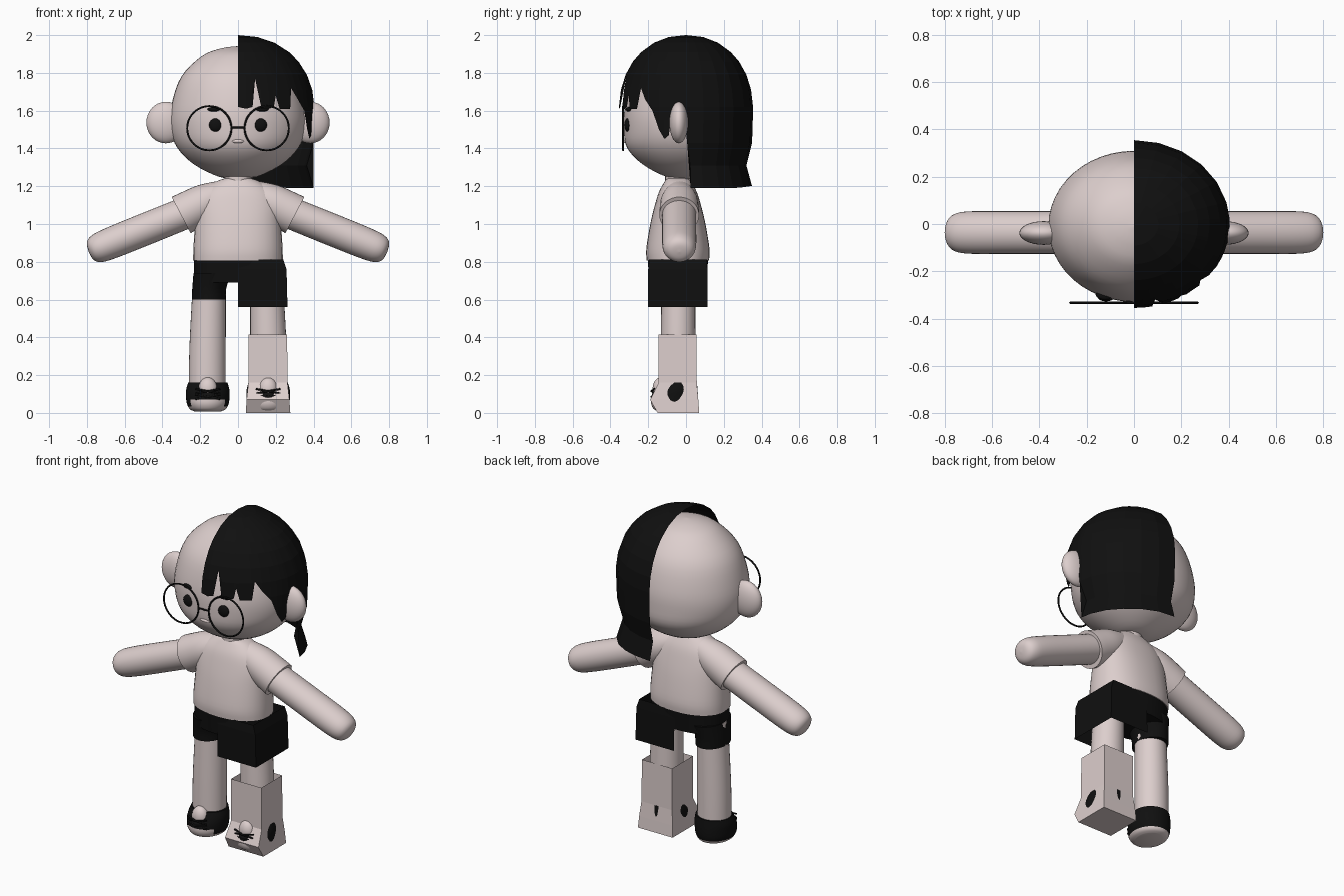
import bpy, bmesh, math
from mathutils import Vector, Matrix

if "Cube" in bpy.data.objects:
    bpy.data.objects.remove(bpy.data.objects["Cube"])


def material(name, rgb):
    m = bpy.data.materials.new(name)
    m.diffuse_color = (*rgb, 1)
    m.use_nodes = True
    m.node_tree.nodes["Principled BSDF"].inputs["Base Color"].default_value = m.diffuse_color
    return m


SKIN = material("pale_pink", (0.72, 0.62, 0.61))
BLACK = material("near_black", (0.005, 0.005, 0.005))


def finish(bm, name, mats, smooth=True, matrix=None):
    me = bpy.data.meshes.new(name)
    bm.to_mesh(me)
    bm.free()
    ob = bpy.data.objects.new(name, me)
    bpy.context.collection.objects.link(ob)
    for m in mats:
        me.materials.append(m)
    if matrix:
        ob.matrix_world = matrix
    if smooth:
        bpy.ops.object.select_all(action='DESELECT')
        ob.select_set(True)
        bpy.context.view_layer.objects.active = ob
        bpy.ops.object.shade_smooth_by_angle(angle=math.radians(40))
    return ob


def spline(rows, k):
    """Catmull-Rom interpolation of ring values."""
    out = []
    for i in range(len(rows) - 1):
        a, b, c, d = (rows[max(i - 1, 0)], rows[i], rows[i + 1],
                      rows[min(i + 2, len(rows) - 1)])
        for j in range(k):
            t = j / k
            out.append([0.5 * (2 * q + (r - p) * t + (2*p - 5*q + 4*r - s) * t * t
                               + (3*q - p - 3*r + s) * t ** 3)
                        for p, q, r, s in zip(a, b, c, d)])
    return out + [list(rows[-1])]


def loft(name, rows, mats, n=32, k=4, power=2.0, matrix=None, rule=None):
    """Stack elliptical rings given as (z, rx, ry, cx, cy)."""
    bm = bmesh.new()
    rings = []
    for z, rx, ry, cx, cy in spline(rows, k):
        ring = []
        for i in range(n):
            a = 2 * math.pi * i / n
            c, s = math.cos(a), math.sin(a)
            ring.append(bm.verts.new((
                cx + max(rx, 1e-4) * math.copysign(abs(c) ** (2 / power), c),
                cy + max(ry, 1e-4) * math.copysign(abs(s) ** (2 / power), s), z)))
        rings.append(ring)
    for a, b in zip(rings, rings[1:]):
        for i in range(n):
            bm.faces.new((a[i], a[(i + 1) % n], b[(i + 1) % n], b[i]))
    bm.faces.new(rings[0])
    bm.faces.new(rings[-1])
    bmesh.ops.recalc_face_normals(bm, faces=bm.faces)
    if rule:
        for f in bm.faces:
            f.material_index = rule(f.calc_center_median())
    return finish(bm, name, mats, True, matrix)


def ball(name, loc, scale, mat):
    bm = bmesh.new()
    bmesh.ops.create_uvsphere(bm, u_segments=32, v_segments=16, radius=1)
    bmesh.ops.transform(bm, verts=bm.verts,
                        matrix=Matrix.Translation(loc) @ Matrix.Diagonal((*scale, 1)))
    return finish(bm, name, [mat])


def rect_rings(name, rows, mat, closed=True, bottom=False):
    """Flat-sided box walls from (z, x0, x1, y0, y1); the x0 side may be open."""
    bm = bmesh.new()
    rings = [[bm.verts.new(p) for p in ((x0, y0, z), (x1, y0, z), (x1, y1, z), (x0, y1, z))]
             for z, x0, x1, y0, y1 in rows]
    for a, b in zip(rings, rings[1:]):
        for i in range(4 if closed else 3):
            j = (i + 1) % 4
            bm.faces.new((b[i], b[j], a[j], a[i]))
    if bottom:
        bm.faces.new(rings[-1][::-1])
    return finish(bm, name, [mat], False)


def wire(name, pts, radius, mat, cyclic=False):
    cu = bpy.data.curves.new(name, 'CURVE')
    cu.dimensions = '3D'
    cu.bevel_depth = radius
    cu.bevel_resolution = 2
    sp = cu.splines.new('POLY')
    sp.points.add(len(pts) - 1)
    for p, co in zip(sp.points, pts):
        p.co = (*co, 1)
    sp.use_cyclic_u = cyclic
    cu.materials.append(mat)
    ob = bpy.data.objects.new(name, cu)
    bpy.context.collection.objects.link(ob)


# Head: wide egg with a round jaw
head = [(1.238, 0), (1.25, .10), (1.315, .232), (1.405, .322), (1.51, .36),
        (1.63, .352), (1.78, .30), (1.89, .19), (1.93, .09), (1.942, 0)]
loft("head", [(z, r, r * (.94 if z < 1.45 else .885), 0, -.01) for z, r in head], [SKIN], n=48)
loft("neck", [(1.18, .075, .07, 0, -.04), (1.28, .07, .07, 0, -.04)], [SKIN], k=1)
ball("mouth", (0, -.317, 1.438), (.033, .014, .011), SKIN)

# Hair half shell: columns around the right side, each cut at its own height
columns = [(0, 1.62), (6, 1.61), (11, 1.62), (14, 1.77), (18, 1.61), (24, 1.61), (28, 1.62),
           (30, 1.68), (33, 1.61), (43, 1.61), (46, 1.72), (52, 1.66), (60, 1.60), (66, 1.50),
           (71, 1.45), (75, 1.47), (78, 1.60), (88, 1.60), (91, 1.43), (94, 1.19), (105, 1.19),
           (120, 1.19), (135, 1.19), (150, 1.195), (165, 1.2), (180, 1.2)]
levels = [2.0, 1.99, 1.96, 1.91, 1.86, 1.79, 1.71, 1.62, 1.55, 1.43, 1.31, 1.19]


def hair_scale(z):
    if z > 1.6:
        return (1 - ((z - 1.6) / .4) ** 2.15) ** (1 / 2.15) if z < 2 else 0
    lower = [(1.6, 1), (1.43, .985), (1.31, .90), (1.18, 1)]
    for (za, a), (zb, b) in zip(lower, lower[1:]):
        if z >= zb:
            return a + (b - a) * (za - z) / (za - zb)


bm = bmesh.new()
grid = []
for deg, cut in columns:
    t = math.radians(deg)
    grid.append([bm.verts.new((.405 * hair_scale(z) * math.sin(t),
                               -.355 * hair_scale(z) * math.cos(t), z))
                 for z in (max(v, cut) for v in levels)])
for a, b in zip(grid, grid[1:]):
    for i in range(len(levels) - 1):
        bm.faces.new((a[i], a[i + 1], b[i + 1], b[i]))
bmesh.ops.remove_doubles(bm, verts=bm.verts, dist=1e-5)
finish(bm, "half_hair", [BLACK], False)

# Shirt body and shorts hips
cy = -.043
loft("shirt", [(.808, .237, .165, 0, cy), (.87, .236, .167, 0, cy), (1.0, .228, .146, 0, cy),
               (1.10, .222, .122, 0, cy), (1.17, .19, .10, 0, cy), (1.222, .12, .072, 0, cy),
               (1.24, .075, .06, 0, cy)], [SKIN], power=2.3)
loft("shorts_hips", [(.69, .232, .15, 0, cy), (.812, .233, .16, 0, cy)], [BLACK], k=1, power=2.3)
loft("shorts_smooth_leg", [(.60, .09, .115, -.154, cy), (.66, .09, .12, -.152, cy),
                           (.74, .10, .14, -.135, cy)], [BLACK])
rect_rings("shorts_blocky_half", [(.812, 0, .24, -.195, .11), (.76, 0, .257, -.2, .113),
                                  (.56, 0, .262, -.2, .115)], BLACK, closed=False)
# Blocky boot cover on one leg
rect_rings("boot_cover", [(.415, .055, .26, -.145, .055), (.16, .055, .262, -.145, .057),
                          (.07, .045, .272, -.19, .065), (0, .042, .277, -.15, .07)],
           SKIN, bottom=True)

tilt = math.radians(22)
for s, side in ((-1, "left"), (1, "right")):
    # Ears, eyes, brows
    ball(side + "_ear", (s * .382, -.038, 1.537), (.103, .05, .11), SKIN)
    ball(side + "_eye", (s * .118, -.309, 1.524), (.035, .018, .035), BLACK)
    ball(side + "_brow", (s * .122, -.298, 1.607), (.04, .022, .013), BLACK)
    # Glasses
    wire(side + "_lens_rim", [(s * .152 + .117 * math.cos(a), -.333, 1.507 + .117 * math.sin(a))
                              for a in (math.tau * i / 48 for i in range(48))], .005, BLACK, True)
    # Arms and sleeves
    d = Vector((s * math.cos(tilt), 0, -math.sin(tilt)))
    q = d.to_track_quat('Z', 'Y').to_matrix().to_4x4()
    arm = [(0, .09, .084), (.3, .09, .085), (.5, .09, .083), (.575, .08, .073),
           (.607, .05, .047), (.615, 0, 0)]
    loft(side + "_arm", [(z, a, b, 0, 0) for z, a, b in arm], [SKIN],
         matrix=Matrix.Translation((s * .22, -.036, 1.082)) @ q)
    d = Vector((s * math.cos(.48), 0, -math.sin(.48)))
    q = d.to_track_quat('Z', 'Y').to_matrix().to_4x4()
    sleeve = [(0, .075, .07), (.1, .098, .098), (.2, .104, .106), (.255, .105, .108)]
    loft(side + "_sleeve", [(z, a, b, 0, 0) for z, a, b in sleeve], [SKIN],
         matrix=Matrix.Translation((s * .075, -.036, 1.165)) @ q)
    # Legs and shoes
    x = s * .16
    loft(side + "_leg", [(.08, .097, .092, s * .163, -.042), (.35, .096, .092, s * .161, -.042),
                         (.74, .086, .088, s * .15, -.04)], [SKIN])
    shoe = [(.008, .07, .085, -.06), (.02, .095, .11, -.06), (.05, .111, .123, -.062),
            (.09, .115, .123, -.06), (.125, .114, .114, -.053), (.16, .104, .102, -.044)]
    loft(side + "_shoe", [(z, a, b, x, c) for z, a, b, c in shoe], [BLACK, SKIN], n=40,
         rule=lambda c: int(c.z < .035 or (c.y < -.13 and c.z < .07)))
    ball(side + "_shoe_tongue", (x, -.135, .125), (.05, .042, .063), SKIN)
    for z in (.085, .115):
        for k in (-1, 1):
            wire(side + "_lace", [(x - .065, -.168, z - k * .012), (x, -.183, z),
                                  (x + .065, -.168, z + k * .012)], .005, BLACK)

wire("glasses_bridge", [(-.036, -.333, 1.51), (.036, -.333, 1.51)], .005, BLACK)
